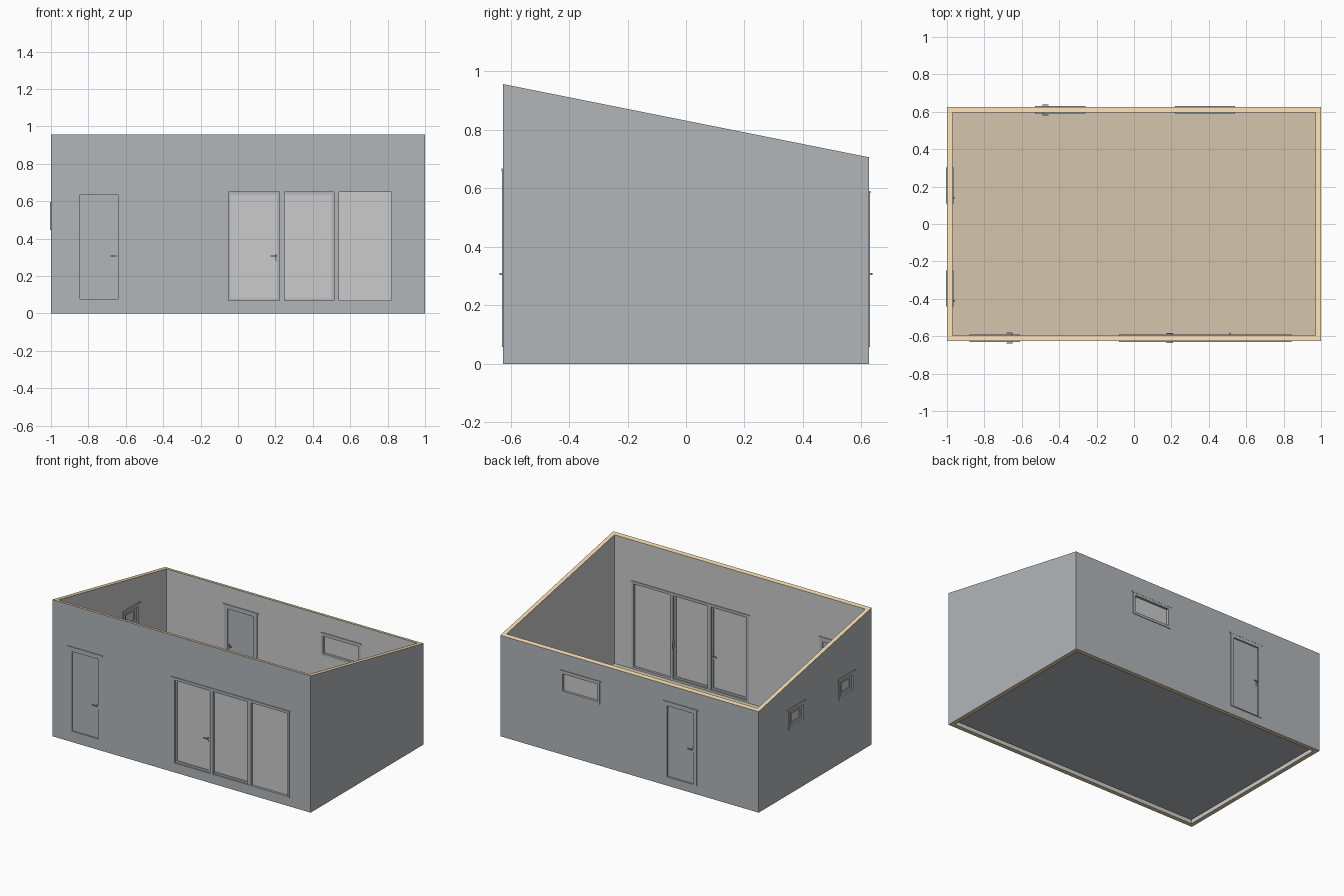
import bpy, bmesh

if "Cube" in bpy.data.objects:
    bpy.data.objects.remove(bpy.data.objects["Cube"])

T = 0.029          # wall thickness
HX, HY = 1.0, 0.625


def mat(name, r, g, b):
    m = bpy.data.materials.new(name)
    m.diffuse_color = (r, g, b, 1)
    m.use_nodes = True
    m.node_tree.nodes["Principled BSDF"].inputs["Base Color"].default_value = m.diffuse_color
    return m


GREY = mat("blue_grey", 0.44, 0.47, 0.49)
PLASTER = mat("plaster", 0.8, 0.8, 0.8)
WOOD = mat("wood", 0.88, 0.68, 0.43)
BOARDS = mat("floor_boards", 0.66, 0.56, 0.42)


def box(name, lo, hi, material=None):
    bm = bmesh.new()
    bmesh.ops.create_cube(bm, size=1)
    for v in bm.verts:
        v.co = [(a + b) / 2 + c * (b - a) for a, b, c in zip(lo, hi, v.co)]
    me = bpy.data.meshes.new(name)
    bm.to_mesh(me)
    bm.free()
    ob = bpy.data.objects.new(name, me)
    bpy.context.collection.objects.link(ob)
    if material:
        me.materials.append(material)
    return ob


def wall_box(name, wall, u0, u1, z0, z1, d0, d1, material=GREY):
    """Box given along a wall: u along it, d = depth inward from its outer face."""
    if wall == "front":
        a, b = (u0, -HY + d0, z0), (u1, -HY + d1, z1)
    elif wall == "back":
        a, b = (u0, HY - d1, z0), (u1, HY - d0, z1)
    else:
        a, b = (-HX + d0, u0, z0), (-HX + d1, u1, z1)
    return box(name, a, b, material)


# Wall shell: four walls with a sloping top
def roof(y):
    return 0.8315 - 0.2 * y


bm = bmesh.new()
rings = []
for inset in (0, T):
    x, y = HX - inset, HY - inset
    corners = [(-x, -y), (x, -y), (x, y), (-x, y)]
    rings.append(([bm.verts.new((cx, cy, 0)) for cx, cy in corners],
                  [bm.verts.new((cx, cy, roof(cy))) for cx, cy in corners]))
(ob_, ot), (ib, it) = rings
for i in range(4):
    j = (i + 1) % 4
    for verts, idx in (((ob_[i], ob_[j], ot[j], ot[i]), 0),
                       ((ib[j], ib[i], it[i], it[j]), 1),
                       ((ot[i], ot[j], it[j], it[i]), 2),
                       ((ob_[j], ob_[i], ib[i], ib[j]), 2)):
        bm.faces.new(verts).material_index = idx
me = bpy.data.meshes.new("walls")
bm.to_mesh(me)
bm.free()
walls = bpy.data.objects.new("walls", me)
bpy.context.collection.objects.link(walls)
for m in (GREY, PLASTER, WOOD):
    me.materials.append(m)

# Floor slab with boards on top
box("floor_slab", (-HX + T, -HY + T, 0.028), (HX - T, HY - T, 0.045), GREY)
box("floor_boards", (-HX + T, -HY + T, 0.045), (HX - T, HY - T, 0.05), BOARDS)


def cut(wall, u0, u1, z0, z1):
    c = wall_box("opening_cutter", wall, u0, u1, z0, z1, -0.05, T + 0.05)
    c.hide_render = True
    c.hide_viewport = True
    c.display_type = 'WIRE'
    mod = walls.modifiers.new("opening", 'BOOLEAN')
    mod.object = c
    mod.solver = 'EXACT'


def border(name, wall, o, i, d0, d1):
    """Rectangular border between outer and inner (u0, u1, z0, z1)."""
    wall_box(name + "_left", wall, o[0], i[0], i[2], i[3], d0, d1)
    wall_box(name + "_right", wall, i[1], o[1], i[2], i[3], d0, d1)
    wall_box(name + "_head", wall, o[0], o[1], i[3], o[3], d0, d1)
    if i[2] > o[2]:
        wall_box(name + "_sill", wall, o[0], o[1], o[2], i[2], d0, d1)


def casing(wall, o, i):
    """Trim on both faces of the wall, with a slim cap over the head."""
    for side, d0, d1 in (("outer", -0.004, 0.002), ("inner", T - 0.002, T + 0.004)):
        border(side + "_casing", wall, o, i, d0, d1)
        wall_box(side + "_cap", wall, o[0] - 0.008, o[1] + 0.008,
                 o[3], o[3] + 0.007, d0 - 0.001, d1 + 0.001)


def lever(wall, u, z, d, out, way):
    """Door handle: plate, stem and lever."""
    def part(name, a, b, z0, z1, e0, e1):
        e = sorted((d + out * e0, d + out * e1))
        wall_box(name, wall, min(a, b), max(a, b), z0, z1, *e)
    part("handle_plate", u - 0.004, u + 0.004, z - 0.024, z + 0.008, 0, 0.003)
    part("handle_stem", u - 0.003, u + 0.003, z - 0.003, z + 0.003, 0, 0.018)
    part("handle_lever", u + way * -0.003, u + way * 0.03, z - 0.003, z + 0.003, 0.014, 0.019)


def sash(wall, i, w, d0=0.007, d1=None):
    """Sash border inside an opening with a glass pane."""
    g = (i[0] + w, i[1] - w, i[2] + w, i[3] - w)
    border("sash", wall, i, g, d0, d1 or T - 0.007)
    wall_box("glass", wall, *g, T / 2 - 0.002, T / 2 + 0.002, PLASTER)


# Solid doors on the front and back
for wall, o, i, hu, way in (
        ("front", (-0.872, -0.618, 0.058, 0.66), (-0.846, -0.642, 0.078, 0.635), -0.652, -1),
        ("back", (-0.522, -0.268, 0.058, 0.584), (-0.496, -0.294, 0.064, 0.56), -0.487, 1)):
    cut(wall, *i)
    casing(wall, o, i)
    wall_box("door_leaf", wall, *i, 0.006, T - 0.004)
    lever(wall, hu, 0.307, 0.006, -1, way)
    lever(wall, hu, 0.307, T - 0.004, 1, way)

# Triple glazed front: two glazed doors and one fixed pane
o, i = (-0.072, 0.835, 0.058, 0.66), (-0.052, 0.822, 0.068, 0.648)
cut("front", *i)
casing("front", o, i)
for u0, u1 in ((-0.052, 0.235), (0.235, 0.527)):
    w = 0.013
    sash("front", (u0, u1 - w, 0.068, 0.648), w)
    wall_box("mullion", "front", u1 - w, u1 + w, 0.068, 0.648, -0.003, T + 0.003)
wall_box("fixed_glass", "front", 0.54, 0.822, 0.068, 0.648, T / 2 - 0.002, T / 2 + 0.002, PLASTER)
lever("front", 0.205, 0.307, 0.007, -1, -1)
lever("front", 0.205, 0.307, T - 0.007, 1, -1)
wall_box("inner_latch", "front", 0.51, 0.517, 0.28, 0.33, T - 0.007, T + 0.015)

# Wide fixed window at the back
i = (0.245, 0.517, 0.447, 0.567)
cut("back", *i)
casing("back", (0.228, 0.532, 0.43, 0.584), i)
wall_box("glass", "back", *i, T / 2 - 0.002, T / 2 + 0.002, PLASTER)

# Two small opening windows on the left
for c in (0.205, -0.345):
    i = (c - 0.068, c + 0.068, 0.467, 0.571)
    cut("left", *i)
    casing("left", (c - 0.088, c + 0.088, 0.447, 0.589), i)
    sash("left", i, 0.022)
    wall_box("window_catch", "left", c - 0.069, c - 0.062, 0.5, 0.535, T - 0.008, T + 0.014)
